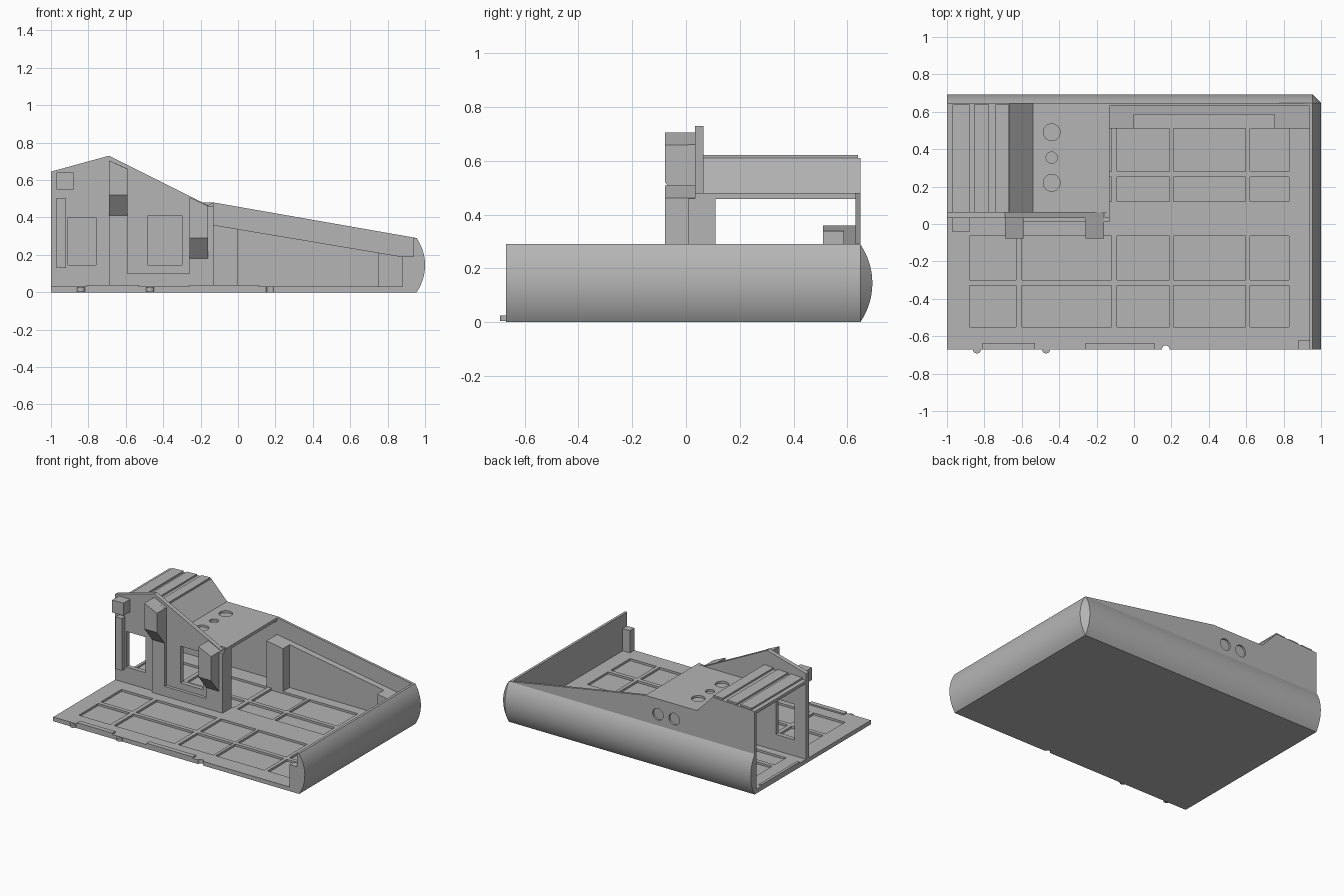
import bpy, bmesh, math
from mathutils import Vector

if "Cube" in bpy.data.objects:
    bpy.data.objects.remove(bpy.data.objects["Cube"])

grey = bpy.data.materials.new("plain grey")
grey.use_nodes = True
grey.diffuse_color = (0.46, 0.46, 0.46, 1)
grey.node_tree.nodes["Principled BSDF"].inputs["Base Color"].default_value = grey.diffuse_color


def finish(name, bm):
    bmesh.ops.recalc_face_normals(bm, faces=bm.faces[:])
    mesh = bpy.data.meshes.new(name)
    bm.to_mesh(mesh)
    bm.free()
    mesh.materials.append(grey)
    obj = bpy.data.objects.new(name, mesh)
    bpy.context.collection.objects.link(obj)
    return obj


def add_box(bm, x, y, z):
    verts = bmesh.ops.create_cube(bm, size=1)["verts"]
    for v in verts:
        v.co = [r[0] if c < 0 else r[1] for c, r in zip(v.co, (x, y, z))]
    return verts


def boxes(name, *specs):
    bm = bmesh.new()
    for spec in specs:
        add_box(bm, *spec)
    return finish(name, bm)


def prism(name, outline, y0, y1):
    """Outline in x and z, extruded along y."""
    bm = bmesh.new()
    face = bm.faces.new([bm.verts.new((x, y0, z)) for x, z in outline])
    out = bmesh.ops.extrude_face_region(bm, geom=[face])["geom"]
    for v in out:
        if isinstance(v, bmesh.types.BMVert):
            v.co.y = y1
    return finish(name, bm)


def discs(name, specs, axis):
    """Short cylinders given as (centre, radius, depth)."""
    bm = bmesh.new()
    for centre, radius, depth in specs:
        made = bmesh.ops.create_cone(bm, cap_ends=True, segments=32,
                                     radius1=radius, radius2=radius, depth=depth)["verts"]
        turn = Vector((0, 0, 1)).rotation_difference(Vector(axis)).to_matrix()
        for v in made:
            v.co = turn @ v.co + Vector(centre)
    return finish(name, bm)


def cut(target, cutter):
    cutter.hide_render = True
    mod = target.modifiers.new("cut", "BOOLEAN")
    mod.operation, mod.solver, mod.object = "DIFFERENCE", "EXACT", cutter
    bpy.context.view_layer.objects.active = target
    bpy.ops.object.modifier_apply(modifier=mod.name)
    bpy.data.objects.remove(cutter)


FLOOR = 0.03
EDGE_X, EDGE_Y, FRONT = 0.955, 0.648, -0.67
HEIGHT, BULGE = 0.29, 0.045

# Floor with a grid of shallow panels and a notch in the front edge
floor = boxes("floor", ((-1, EDGE_X), (FRONT, EDGE_Y), (0, FLOOR)))
columns = [(-0.88, -0.63), (-0.6, -0.12), (-0.09, 0.19), (0.21, 0.595), (0.62, 0.83)]
rows = [(-0.55, -0.33), (-0.3, -0.065), (0.12, 0.25), (0.28, 0.51)]
cut(floor, boxes("panel_cutter", *[(c, r, (0.015, 0.1)) for c in columns for r in rows]))
cut(floor, discs("notch_cutter", [((0.17, FRONT, 0.02), 0.02, 0.1)], (0, 0, 1)))

# Front edge details
boxes("front_strips", *[(x, (FRONT, -0.635), (FLOOR - 0.01, 0.04))
                        for x in ((-0.81, -0.53), (-0.26, 0.11))])
discs("front_pegs", [((x, FRONT, 0.015), 0.022, 0.02) for x in (-0.84, -0.47)], (0, 0, 1))
boxes("corner_block", ((0.88, EDGE_X), (FRONT, -0.62), (0.01, 0.19)))
boxes("side_sill", ((-1, -0.98), (0.14, 0.57), (0.02, 0.04)))

# Bulging outer wall running along the back and the left side
radius = (HEIGHT ** 2 / 4 + BULGE ** 2) / (2 * BULGE)
section = []
for i in range(17):
    z = HEIGHT * i / 16
    section.append((math.sqrt(radius ** 2 - (z - HEIGHT / 2) ** 2) - radius + BULGE, z))
section += [(-0.018, HEIGHT), (-0.018, 0)]
bm = bmesh.new()
rings = []
for station in range(4):
    ring = []
    for d, z in section:
        inner = min(d, 0)
        x, y = ((-1, EDGE_Y + d), (EDGE_X + inner, EDGE_Y + d),
                (EDGE_X + d, EDGE_Y + inner), (EDGE_X + d, FRONT))[station]
        ring.append(bm.verts.new((x, y, z)))
    rings.append(ring)
for a, b in zip(rings, rings[1:]):
    for i in range(len(section)):
        j = (i + 1) % len(section)
        bm.faces.new((a[i], a[j], b[j], b[i]))
bm.faces.new(rings[0])
bm.faces.new(rings[-1])
bmesh.ops.remove_doubles(bm, verts=bm.verts[:], dist=0.0005)
bmesh.ops.dissolve_degenerate(bm, edges=bm.edges[:], dist=0.0005)
wall = finish("bulging_wall", bm)
bpy.ops.object.select_all(action="DESELECT")
wall.select_set(True)
bpy.context.view_layer.objects.active = wall
bpy.ops.object.shade_smooth_by_angle(angle=math.radians(20))

# Upper back wall with two round recesses
roof_line = [(-1, 0.595), (-0.665, 0.61), (-0.54, 0.48), (-0.13, 0.48)]
back = prism("back_wall", [(-1, 0.28)] + roof_line + [(EDGE_X, 0.29), (EDGE_X, 0.28)],
             0.63, EDGE_Y)
cut(back, discs("port_cutter", [((x, 0.65, 0.37), 0.042, 0.03) for x in (-0.23, -0.36)],
                (0, 1, 0)))

# Roof with round recesses and raised slats
roof = prism("roof", roof_line + [(x, z - 0.022) for x, z in reversed(roof_line)], 0.06, 0.64)
cut(roof, discs("roof_port_cutter",
                [((-0.44, y, 0.48), r, 0.03) for y, r in ((0.49, 0.045), (0.355, 0.03), (0.22, 0.045))],
                (0, 0, 1)))
for n, (a, b) in enumerate([(-0.97, -0.88), (-0.855, -0.775), (-0.74, -0.668)]):
    za, zb = [0.595 + (x + 1) * 0.045 for x in (a, b)]
    prism(f"roof_slat_{n + 1}", [(a, za - 0.01), (b, zb - 0.01), (b, zb + 0.012), (a, za + 0.012)],
          0.062, 0.64)

# Gabled partition with two windows
partition = prism("partition", [(-1, 0.02), (-1, 0.645), (-0.69, 0.73), (-0.16, 0.465),
                                (-0.13, 0.48), (-0.13, 0.02)], 0.033, 0.065)
windows = [((-0.91, -0.76), (0, 0.1), (0.145, 0.4)), ((-0.48, -0.3), (0, 0.1), (0.145, 0.41))]
cut(partition, boxes("window_cutter", *windows))
prism("partition_frame", [(-0.69, 0.02), (-0.13, 0.02), (-0.13, 0.46), (-0.16, 0.46),
                          (-0.26, 0.508), (-0.26, 0.1), (-0.59, 0.1), (-0.59, 0.66),
                          (-0.69, 0.705)], 0.01, 0.034)
boxes("door_jamb", ((-0.2, -0.13), (0.06, 0.11), (0.02, 0.46)))

# Brackets: tops follow the gable, undersides slope back to the wall
for name, x0, top, front_z, back_z in (("high_bracket", -0.69, 0.705, 0.52, 0.38),
                                       ("low_bracket", -0.26, 0.508, 0.29, 0.15)):
    bm = bmesh.new()
    for v in add_box(bm, (x0, x0 + 0.1), (-0.078, 0.034), (0, 1)):
        if v.co.z > 0.5:
            v.co.z = top if v.co.x < x0 + 0.05 else top - 0.046
        else:
            v.co.z = front_z if v.co.y < 0 else back_z
    finish(name, bm)
boxes("end_cube", ((-0.97, -0.88), (-0.043, 0.034), (0.55, 0.64)))
boxes("end_post", ((-0.97, -0.92), (-0.005, 0.034), (0.13, 0.505)))


# Sloped inner bench along the back, with a long recess in its front
def bench_top(x):
    return 0.36 - (x + 0.13) * 0.168


for name, a, b, y in (("bench_left_end", -0.13, 0, 0.51), ("bench_middle", 0, 0.75, 0.585),
                      ("bench_right_end", 0.75, 0.94, 0.51)):
    prism(name, [(a, 0.02), (b, 0.02), (b, bench_top(b)), (a, bench_top(a))], y, 0.635)
